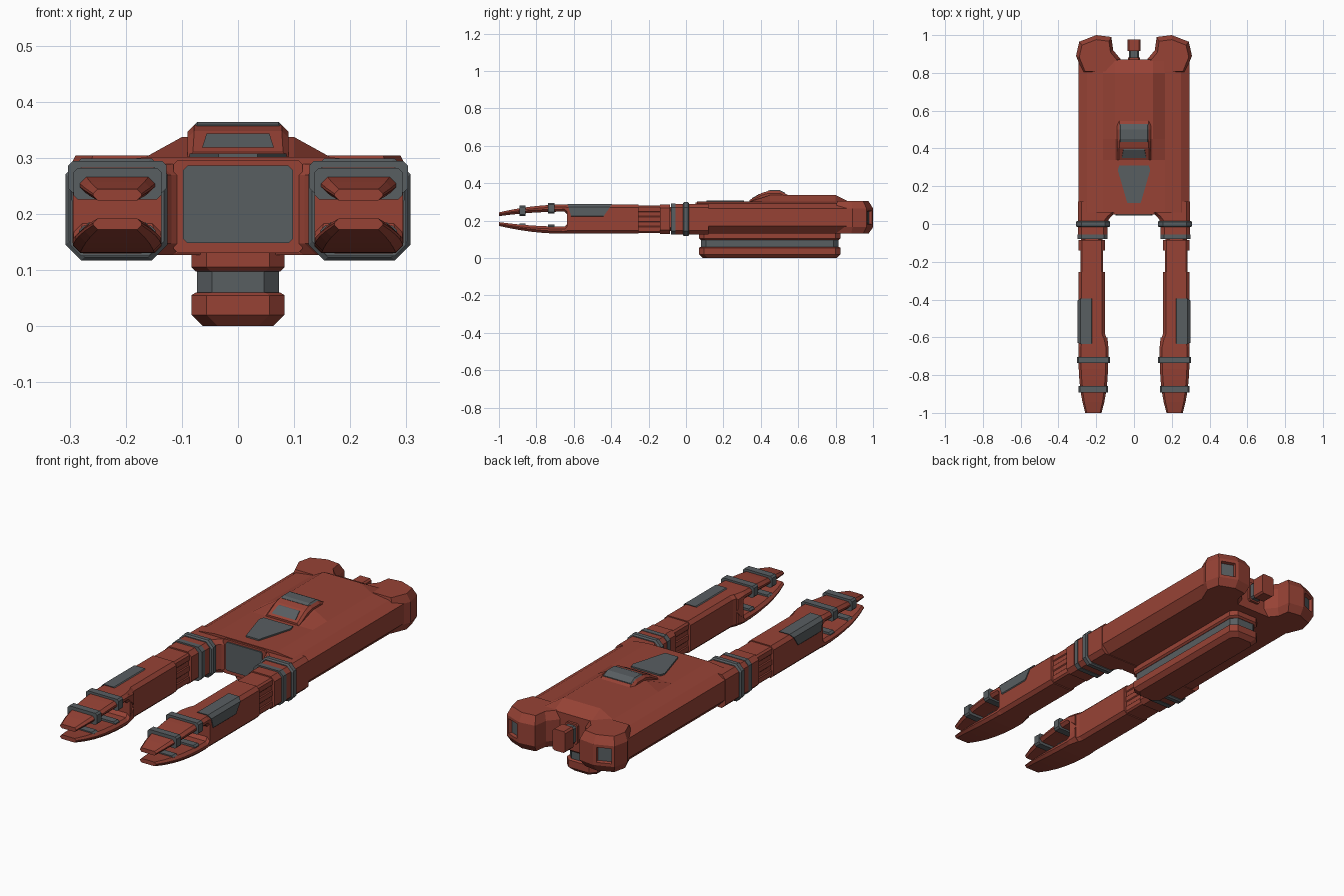
import bpy, bmesh
from mathutils import Vector

if "Cube" in bpy.data.objects:
    bpy.data.objects.remove(bpy.data.objects["Cube"], do_unlink=True)

# Shared levels: arm side, underside, arm top and the height between the jaws
SIDE, UNDER, TOP = 0.294, 0.13, 0.286
MIDDLE = (UNDER + TOP) / 2


def material(name, rgb):
    made = bpy.data.materials.new(name)
    made.use_nodes = True
    made.diffuse_color = (*rgb, 1)
    made.node_tree.nodes["Principled BSDF"].inputs["Base Color"].default_value = (*rgb, 1)
    return made


RED = material("brick red", (0.31, 0.055, 0.036))
GREY = material("slate grey", (0.098, 0.112, 0.12))


def loft(name, rings, colour=RED, mirror=False, opening=None):
    """Skin equal-length point rings, cap the ends, optionally recess one face."""
    bm = bmesh.new()
    rows = [[bm.verts.new(point) for point in ring] for ring in rings]
    for near, far in zip(rows, rows[1:]):
        for i in range(len(near)):
            bm.faces.new((near[i - 1], near[i], far[i], far[i - 1]))
    bm.faces.new(rows[0])
    bm.faces.new(rows[-1])
    bmesh.ops.recalc_face_normals(bm, faces=bm.faces)
    if opening:
        bm.normal_update()
        face = max(bm.faces, key=lambda f: f.normal.dot(Vector(opening)))
        bmesh.ops.inset_region(bm, faces=[face], thickness=0.02)
        bmesh.ops.inset_region(bm, faces=[face], thickness=0.005, depth=-0.015)
        face.material_index = 1
    mesh = bpy.data.meshes.new(name)
    bm.to_mesh(mesh)
    bm.free()
    mesh.materials.append(colour)
    if opening:
        mesh.materials.append(GREY)
    part = bpy.data.objects.new(name, mesh)
    bpy.context.scene.collection.objects.link(part)
    if mirror:
        part.modifiers.new("Mirror", 'MIRROR').use_mirror_merge = False


def both_sides(half, make_point):
    """Close a half outline by reflecting it across the centre plane."""
    return ([make_point(a, b) for a, b in half]
            + [make_point(-a, b) for a, b in reversed(half)])


def section(y, width, low, high, x=0, cut=0.02, lean=0):
    """Upright rectangle with cut corners; lean shifts y with height."""
    cut = min(cut, (high - low) * 0.4)
    half = [(width / 2 - cut, low), (width / 2, low + cut),
            (width / 2, high - cut), (width / 2 - cut, high)]
    return both_sides(half, lambda a, z: (x + a, y + lean * (z - low), z))


def arm_section(y, width, grow=0, cut=0.02):
    """Section flush with the outer side of the arm, enlarged all round by grow."""
    return section(y, width + 2 * grow, UNDER - grow, TOP + grow,
                   x=SIDE - width / 2, cut=cut)


def arm_block(name, front, back, width, grow, colour=RED):
    loft(name, [arm_section(y, width, grow) for y in (front, back)], colour, mirror=True)


def block(name, front, back, width, low, high, colour=RED, x=0, mirror=False):
    loft(name, [section(y, width, low, high, x=x, cut=0.008) for y in (front, back)],
         colour, mirror)


# Main hull: symmetric sections with a raised centre deck
def hull_section(y, rise):
    edge = TOP + 0.005
    half = [(0.1, edge + 0.01 + rise), (0.165, edge + 0.01), (0.25, edge),
            (SIDE, edge - 0.025), (SIDE, UNDER + 0.04), (0.255, UNDER)]
    return both_sides(half, lambda x, z: (x, y, z))


DECK = 0.036
loft("hull", [hull_section(y, rise) for y, rise in
              ((0.06, 0), (0.34, 0), (0.45, DECK), (0.8, DECK), (0.87, 0))])

# Shoulders flare inwards to join the hull to the arms
FLARE = 0.06
shoulder = [arm_section(FLARE * t, 0.15 + 0.045 * max(t, 0) ** 2, 0.003)
            for t in (-1, 0, 0.4, 0.7, 1, 2)]
loft("shoulder", shoulder, mirror=True)

# Front panel between the arms
block("front_panel_frame", FLARE - 0.01, FLARE + 0.01, 0.23, UNDER, TOP + 0.01)
block("front_panel", FLARE - 0.016, FLARE, 0.196, UNDER + 0.018, TOP, GREY)

# Rear lugs: plan outline stacked in height, with recessed openings
LUG = [(0.06, 0.86), (0.11, 0.92), (0.12, 0.99), (0.2, 1),
       (0.29, 0.965), (0.307, 0.89), (0.27, 0.8), (0.1, 0.8)]


def lug_outline(z, scale):
    centre = Vector((0.2, 0.85))
    return [(*centre.lerp(Vector(point), scale), z) for point in LUG]


loft("rear_lug", [lug_outline(UNDER, 0.84), lug_outline(UNDER + 0.035, 1),
                  lug_outline(TOP - 0.02, 1), lug_outline(TOP + 0.018, 0.84)],
     mirror=True, opening=(0.4, 1, 0))

# Small tail post between the lugs
block("tail_post_neck", 0.86, 0.925, 0.052, 0.18, 0.262, GREY)
block("tail_post_collar", 0.87, 0.882, 0.064, 0.172, 0.27)
block("tail_post", 0.915, 0.978, 0.068, 0.168, 0.272)


# Keel: layers of a long octagonal outline, each shrunk by a margin
def keel_outline(z, shrink):
    wide, front, back, cut = 0.083 - shrink, 0.07 + shrink, 0.825 - shrink, 0.027
    half = [(wide - cut, front), (wide, front + cut), (wide, back - cut), (wide - cut, back)]
    return both_sides(half, lambda x, y: (x, y, z))


def keel_layer(name, layers, colour=RED):
    loft(name, [keel_outline(z, shrink) for z, shrink in layers], colour)


keel_layer("keel_base", [(0, 0.02), (0.02, 0), (0.055, 0), (0.06, 0.008)])
keel_layer("keel_core", [(0.05, 0.01), (0.11, 0.01)], GREY)
keel_layer("keel_top", [(0.097, 0.008), (0.105, 0), (UNDER + 0.01, 0)])

# Dorsal panel, a thin tapered plate on the deck
panel = [(0.035, 0.11), (0.086, 0.285), (0.078, 0.31)]
loft("dorsal_panel", [both_sides(panel, lambda x, y: (x, y, z)) for z in (0.295, 0.308)], GREY)

# Hood with a grey window and cap
CREST = 0.358
loft("hood", [section(y, 0.18, TOP, CREST - drop, cut=0.012) for y, drop in
              ((0.34, 0.048), (0.405, 0.01), (0.44, 0), (0.5, 0), (0.55, 0.023))])
window = [(0.064, 0.318), (0.056, 0.343)]
loft("hood_window", [both_sides(window, lambda x, z: (x, start + 1.7 * (z - TOP), z))
                     for start in (0.295, 0.31)], GREY)
loft("hood_cap", [section(y, 0.158, CREST - 0.025, CREST + lift, cut=0.007) for y, lift in
                  ((0.435, 0), (0.45, 0.006), (0.5, 0.006), (0.53, -0.01))], GREY)

# Arm: bands, collar and wrist rails
WRIST = 0.14
loft("shoulder_band", [arm_section(y, 0.155, grow, cut=0.028) for y, grow in
                       ((-0.017, 0.007), (-0.01, 0.013), (0.01, 0.013), (0.017, 0.007))],
     GREY, mirror=True)
arm_block("thin_band", -0.08, -0.055, 0.15, 0.005, GREY)
arm_block("arm_collar", -0.14, -0.085, WRIST, 0.001)
arm_block("wrist", -0.28, -0.05, WRIST, -0.014)
for label, offset in (("lower", -0.053), ("middle", 0), ("upper", 0.053)):
    level = MIDDLE + offset
    block("wrist_rail_" + label, -0.27, -0.13, WRIST - 0.02, level - 0.02, level + 0.02,
          x=SIDE - WRIST / 2, mirror=True)

# Forearm, widening inwards before the claw
WIDE = 0.158
loft("forearm", [arm_section(y, width, cut=0.016) for y, width in
                 ((-0.255, WRIST), (-0.58, WRIST), (-0.635, WIDE))], mirror=True)

# Wrapped grey panel on the outer top edge of the forearm
loft("forearm_panel", [section(y, 0.088, 0.21, TOP + 0.004, x=SIDE - 0.04, cut=0.016, lean=lean)
                       for y, lean in ((-0.61, -0.3), (-0.45, 0.7))], GREY, mirror=True)


# Claw jaws: one tapering rule, used above and below the middle
JAW_X = 0.215


def jaw_section(t, side):
    inner = MIDDLE + side * (0.04 - 0.024 * t * t)
    outer = MIDDLE + side * (TOP - MIDDLE - 0.042 * t * t)
    return section(-0.65 - 0.35 * t, WIDE - 0.072 * t ** 3, min(inner, outer),
                   max(inner, outer), x=JAW_X, cut=0.013)


for label, side in (("upper", 1), ("lower", -1)):
    root = section(-0.6, WIDE - 0.01, MIDDLE - 0.01, TOP, x=JAW_X)
    if side < 0:
        root = section(-0.6, WIDE - 0.01, UNDER, MIDDLE + 0.01, x=JAW_X)
    steps = [jaw_section(i / 6, side) for i in range(7)]
    loft(label + "_jaw", [root] + steps, mirror=True)

# Grey bands round the upper jaw and grip pads on the lower jaw
for label, y, width, drop in (("rear", -0.72, 0.176, 0), ("front", -0.874, 0.157, 0.012)):
    back = y + 0.017
    block("jaw_band_" + label, y - 0.017, back, width, 0.238 - drop, 0.294 - drop,
          GREY, x=JAW_X, mirror=True)
    block("grip_pad_" + label, y - 0.017, back, width - 0.04, 0.15, 0.179 + drop / 2,
          GREY, x=JAW_X, mirror=True)
